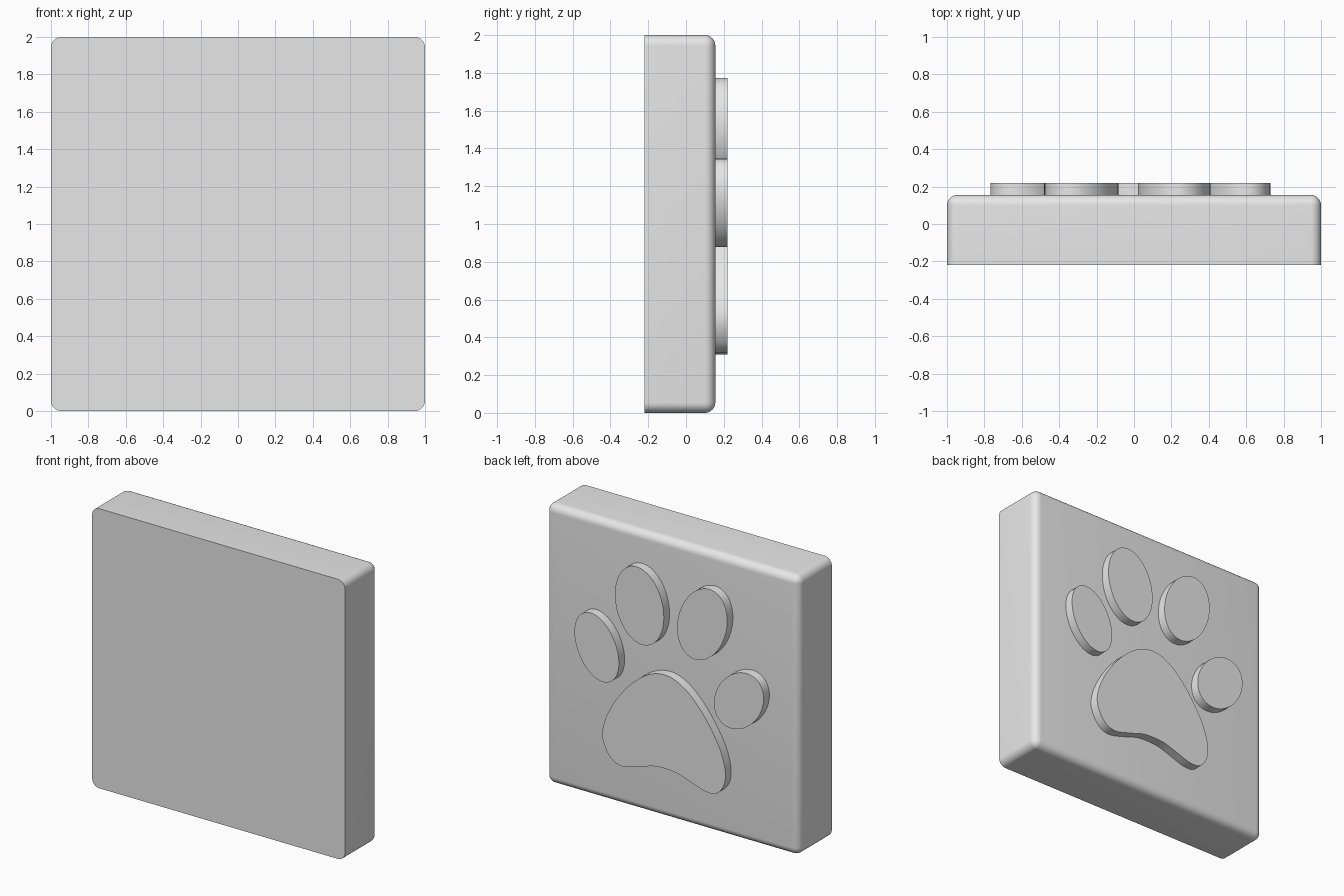
import bpy, bmesh, math
from mathutils import Vector

cube = bpy.data.objects.get("Cube")
if cube:
    bpy.data.objects.remove(cube, do_unlink=True)

FRONT, BACK, RELIEF = -0.22, 0.155, 0.22

grey = bpy.data.materials.new("light_grey")
grey.use_nodes = True
grey.diffuse_color = (0.8, 0.8, 0.8, 1)
bsdf = next(n for n in grey.node_tree.nodes if n.type == 'BSDF_PRINCIPLED')
bsdf.inputs["Base Color"].default_value = grey.diffuse_color


def finish(name, bm):
    """Turn a bmesh into a smooth-shaded grey object."""
    bmesh.ops.recalc_face_normals(bm, faces=bm.faces)
    mesh = bpy.data.meshes.new(name)
    bm.to_mesh(mesh)
    bm.free()
    mesh.materials.append(grey)
    obj = bpy.data.objects.new(name, mesh)
    bpy.context.collection.objects.link(obj)
    bpy.ops.object.select_all(action='DESELECT')
    obj.select_set(True)
    bpy.context.view_layer.objects.active = obj
    bpy.ops.object.shade_smooth_by_angle(angle=math.radians(35))
    return obj


def raised_plate(name, outline):
    """Extrude an (x, z) outline out of the slab's back face."""
    bm = bmesh.new()
    face = bm.faces.new([bm.verts.new((x, BACK - 0.01, z)) for x, z in outline])
    new = bmesh.ops.extrude_face_region(bm, geom=[face])["geom"]
    verts = [v for v in new if isinstance(v, bmesh.types.BMVert)]
    bmesh.ops.translate(bm, verts=verts, vec=(0, RELIEF - BACK + 0.01, 0))
    return finish(name, bm)


def ellipse(cx, cz, half_long, half_short, lean, n=48):
    """Upright ellipse whose top leans towards +x by the given degrees."""
    s, c = math.sin(math.radians(lean)), math.cos(math.radians(lean))
    pts = []
    for i in range(n):
        t = math.tau * i / n
        u, w = half_short * math.cos(t), half_long * math.sin(t)
        pts.append((cx + u * c + w * s, cz - u * s + w * c))
    return pts


def smooth_loop(points, steps=5):
    """Closed smooth curve through the points."""
    p = [Vector(q) for q in points]
    out = []
    for i in range(len(p)):
        a, b, c, d = (p[(i + k) % len(p)] for k in (-1, 0, 1, 2))
        for j in range(steps):
            t = j / steps
            out.append(0.5 * (2 * b + (c - a) * t
                              + (2 * a - 5 * b + 4 * c - d) * t ** 2
                              + (3 * b - a - 3 * c + d) * t ** 3))
    return out


# Slab: rounded corners and rounded back rim, sharp front rim
bm = bmesh.new()
bmesh.ops.create_cube(bm, size=1)
for v in bm.verts:
    v.co = (v.co.x * 2, BACK if v.co.y > 0 else FRONT, v.co.z * 2 + 1)
rim = [e for e in bm.edges if any(v.co.y > 0 for v in e.verts)]
bmesh.ops.bevel(bm, geom=rim, offset=0.055, segments=8, profile=0.5, affect='EDGES')
finish("slab", bm)

# Four toe pads
toes = {
    "outer_left_toe": (0.553, 1.112, 0.244, 0.162, 22),
    "inner_left_toe": (0.215, 1.50, 0.275, 0.191, 9),
    "inner_right_toe": (-0.282, 1.50, 0.277, 0.182, -22),
    "outer_right_toe": (-0.572, 1.03, 0.236, 0.168, -38),
}
for name, shape in toes.items():
    raised_plate(name, ellipse(*shape))

# Main pad
pad = [(0.505, 0.47), (0.493, 0.59), (0.43, 0.73), (0.33, 0.87), (0.21, 0.985),
       (0.09, 1.048), (-0.03, 1.055), (-0.147, 1.0), (-0.255, 0.9),
       (-0.345, 0.78), (-0.425, 0.64), (-0.465, 0.495), (-0.452, 0.39),
       (-0.393, 0.32), (-0.306, 0.312), (-0.187, 0.35), (-0.06, 0.386),
       (0.09, 0.385), (0.21, 0.35), (0.35, 0.316), (0.445, 0.355)]
raised_plate("main_pad", smooth_loop(pad))
